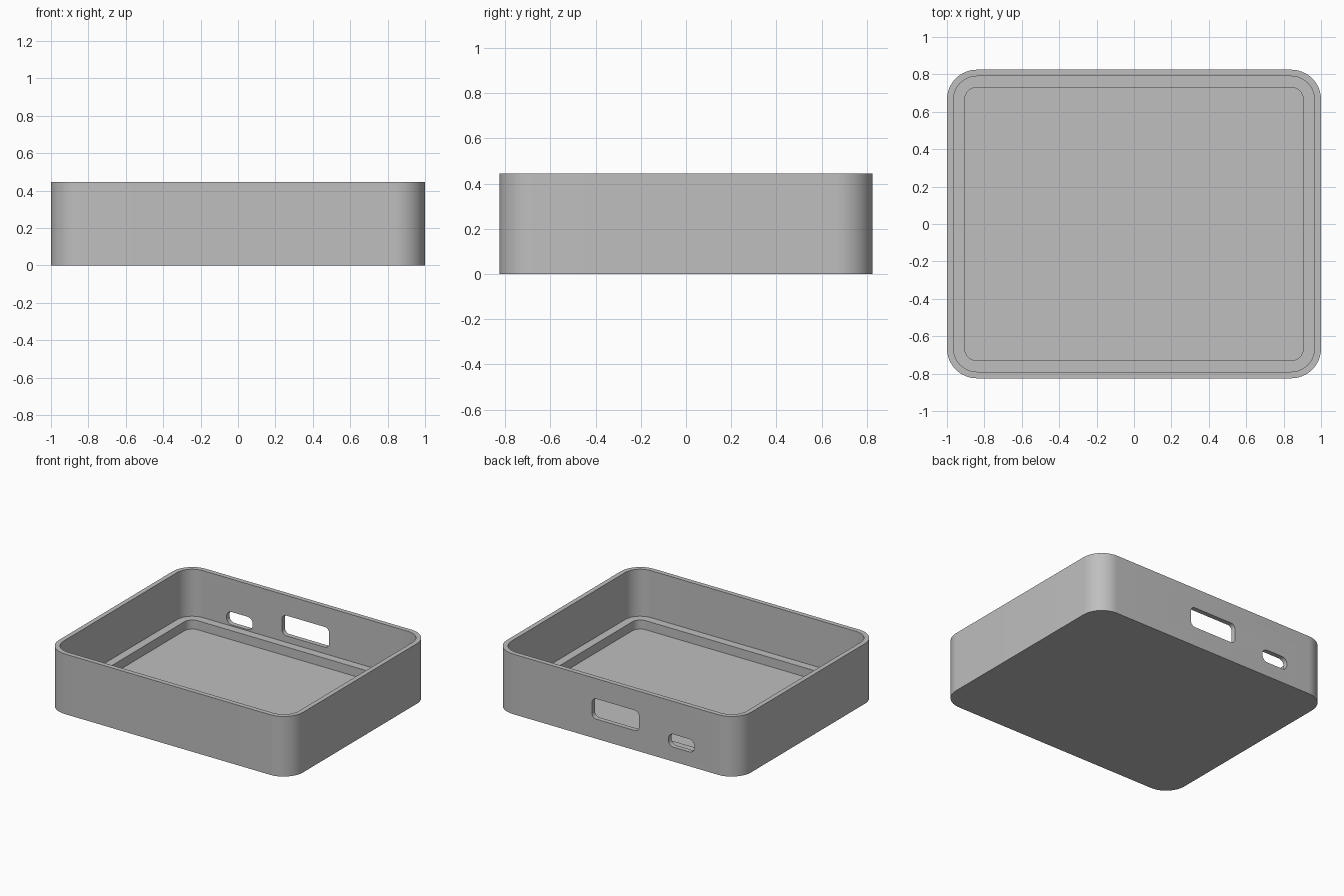
import bpy
import bmesh
from math import sin, cos, pi, radians

old = bpy.data.objects.get("Cube")
if old:
    bpy.data.objects.remove(old, do_unlink=True)

HALF_X, HALF_Y, HEIGHT, CORNER = 1.0, 0.825, 0.445, 0.16
WALL, LEDGE = 0.035, 0.095          # insets from the outer face
LEDGE_Z, FLOOR_Z = 0.097, 0.03

grey = bpy.data.materials.new("plain grey")
grey.use_nodes = True
colour = (0.52, 0.52, 0.52, 1)
grey.diffuse_color = colour
grey.node_tree.nodes["Principled BSDF"].inputs["Base Color"].default_value = colour


def rounded_rect(hx, hy, r, steps):
    """Points of a rounded rectangle, anticlockwise."""
    points = []
    for quarter, (sx, sy) in enumerate([(1, 1), (-1, 1), (-1, -1), (1, -1)]):
        for i in range(steps + 1):
            a = (quarter + i / steps) * pi / 2
            points.append((sx * (hx - r) + r * cos(a), sy * (hy - r) + r * sin(a)))
    return points


def loft(name, rings):
    """Closed solid through rings of matching points, capped at both ends."""
    bm = bmesh.new()
    loops = [[bm.verts.new(p) for p in ring] for ring in rings]
    n = len(loops[0])
    for low, high in zip(loops, loops[1:]):
        for i in range(n):
            j = (i + 1) % n
            bm.faces.new((low[i], low[j], high[j], high[i]))
    bm.faces.new(loops[0][::-1])
    bm.faces.new(loops[-1])
    bmesh.ops.recalc_face_normals(bm, faces=bm.faces)
    mesh = bpy.data.meshes.new(name)
    bm.to_mesh(mesh)
    bm.free()
    mesh.materials.append(grey)
    obj = bpy.data.objects.new(name, mesh)
    bpy.context.collection.objects.link(obj)
    return obj


def tray_ring(inset, z):
    outline = rounded_rect(HALF_X - inset, HALF_Y - inset, CORNER - inset, 16)
    return [(x, y, z) for x, y in outline]


# Tray: outer wall, rim, inner wall, ledge and recessed floor
tray = loft("enclosure_tray", [
    tray_ring(0, 0), tray_ring(0, HEIGHT), tray_ring(WALL, HEIGHT),
    tray_ring(WALL, LEDGE_Z), tray_ring(LEDGE, LEDGE_Z), tray_ring(LEDGE, FLOOR_Z)])

bpy.context.view_layer.objects.active = tray
tray.select_set(True)


# Port openings through the back wall
def cut_port(name, x, z, width, height, radius):
    outline = rounded_rect(width / 2, height / 2, radius, 8)
    cutter = loft(name, [[(x + u, y, z + v) for u, v in outline]
                         for y in (HALF_Y - 0.07, HALF_Y + 0.05)])
    cutter.hide_render = True
    cut = tray.modifiers.new(name, "BOOLEAN")
    cut.operation = "DIFFERENCE"
    cut.solver = "EXACT"
    cut.object = cutter
    bpy.ops.object.modifier_apply(modifier=cut.name)
    bpy.data.objects.remove(cutter, do_unlink=True)


cut_port("wide_port", 0, 0.22, 0.385, 0.15, 0.035)
cut_port("small_port", -0.54, 0.154, 0.213, 0.095, 0.042)

bpy.ops.object.shade_smooth_by_angle(angle=radians(30))
